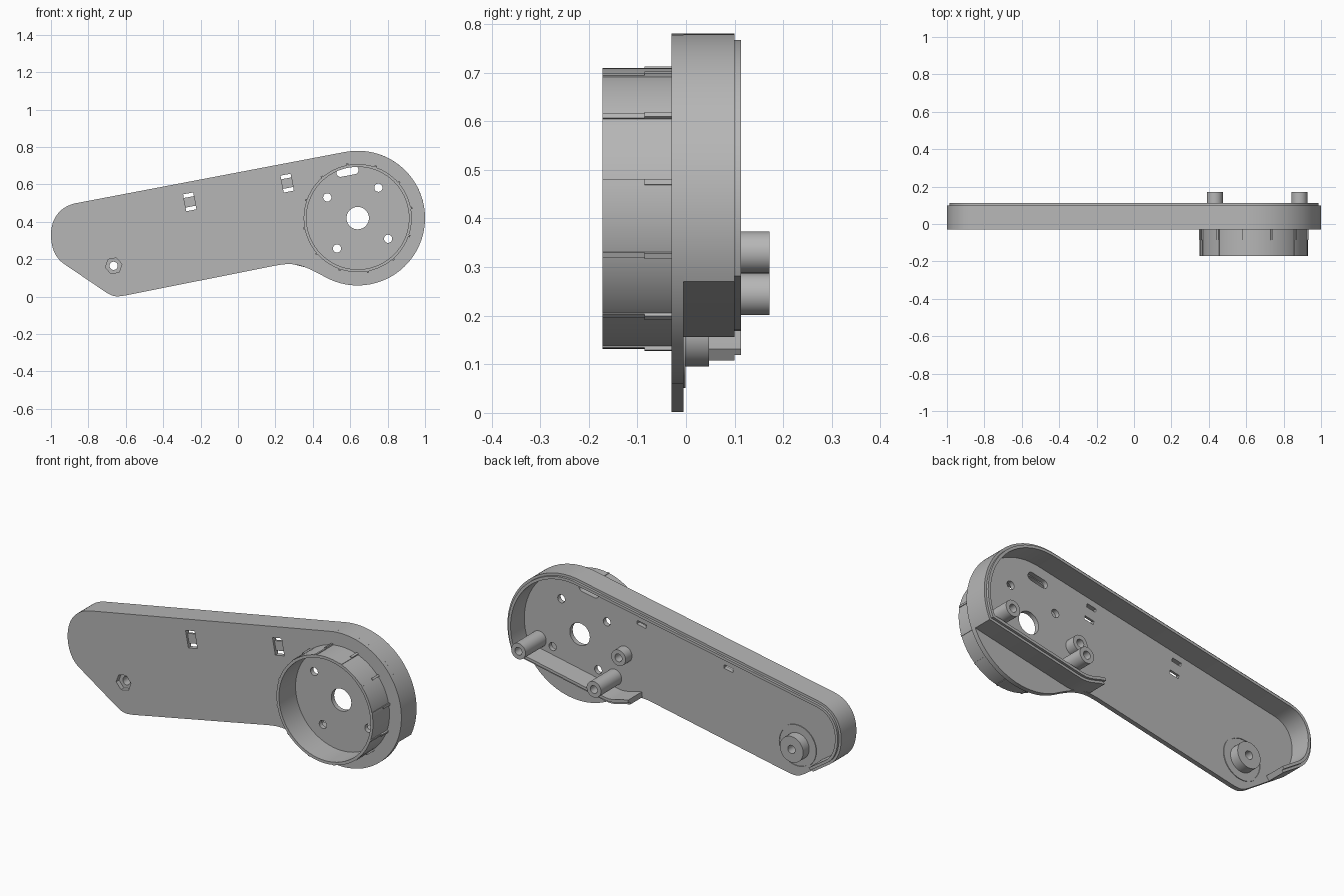
import bpy, bmesh, math
from math import cos, sin, radians, pi
from mathutils import Vector
from mathutils.geometry import interpolate_bezier

if "Cube" in bpy.data.objects:
    bpy.data.objects.remove(bpy.data.objects["Cube"])

grey = bpy.data.materials.new("plain_grey")
grey.use_nodes = True
COLOUR = (0.47, 0.47, 0.47, 1)
grey.diffuse_color = COLOUR
grey.node_tree.nodes["Principled BSDF"].inputs["Base Color"].default_value = COLOUR

TILT = radians(10.8)      # slope of the arm
HUB = Vector((0.64, 0.42))
HUB_R = 0.36
parts = []


def prism(name, loops, y0, y1):
    """Extrude closed x-z loops (the first is the outside, the rest are holes) from y0 to y1."""
    curve = bpy.data.curves.new(name, 'CURVE')
    curve.dimensions = '2D'
    curve.fill_mode = 'BOTH'
    curve.extrude = (y1 - y0) / 2
    for loop in loops:
        spline = curve.splines.new('POLY')
        spline.points.add(len(loop) - 1)
        for point, p in zip(spline.points, loop):
            point.co = (p[0], p[1], 0, 1)
        spline.use_cyclic_u = True
    temp = bpy.data.objects.new(name + "_outline", curve)
    bpy.context.scene.collection.objects.link(temp)
    bpy.context.view_layer.update()
    mesh = bpy.data.meshes.new_from_object(
        temp.evaluated_get(bpy.context.evaluated_depsgraph_get()))
    bpy.data.objects.remove(temp)
    bm = bmesh.new()
    bm.from_mesh(mesh)
    bmesh.ops.remove_doubles(bm, verts=bm.verts, dist=1e-5)
    for v in bm.verts:
        x, z, d = v.co
        v.co = (x, (y0 + y1) / 2 - d, z)
    bmesh.ops.recalc_face_normals(bm, faces=bm.faces)
    bm.to_mesh(mesh)
    bm.free()
    mesh.name = name
    mesh.materials.clear()
    mesh.materials.append(grey)
    obj = bpy.data.objects.new(name, mesh)
    bpy.context.scene.collection.objects.link(obj)
    parts.append(obj)
    return obj


def arc(c, r, a0, a1, n):
    return [Vector((c[0] + r * cos(a0 + (a1 - a0) * i / n),
                    c[1] + r * sin(a0 + (a1 - a0) * i / n))) for i in range(n + 1)]


def circle(c, r, n=32, start=0):
    return arc(c, r, start, start + 2 * pi, n)[:-1]


def bezier(a, b, c, d, n=12):
    pts = [Vector((*p, 0)) for p in (a, b, c, d)]
    return [p.to_2d() for p in interpolate_bezier(*pts, n)]


def turned(c, dx, dz, angle=TILT):
    """Point at an offset from c, in axes turned by angle."""
    return Vector((c[0] + dx * cos(angle) - dz * sin(angle),
                   c[1] + dx * sin(angle) + dz * cos(angle)))


def rect(c, w, h, angle=TILT):
    return [turned(c, sx * w / 2, sz * h / 2, angle)
            for sx, sz in ((-1, -1), (1, -1), (1, 1), (-1, 1))]


def slot(c, length, width):
    r, half = width / 2, (length - width) / 2
    return (arc(turned(c, half, 0), r, TILT - pi / 2, TILT + pi / 2, 10)
            + arc(turned(c, -half, 0), r, TILT + pi / 2, TILT + 3 * pi / 2, 10))


def offset(path, d):
    """Open path moved d to its left, with mitred corners."""
    out = []
    for i, p in enumerate(path):
        a = (p - path[i - 1]).normalized() if i else None
        b = (path[i + 1] - p).normalized() if i < len(path) - 1 else None
        a, b = a or b, b or a
        na, nb = Vector((-a.y, a.x)), Vector((-b.y, b.x))
        out.append(p + (na + nb) * d / (1 + na.dot(nb)))
    return out


def strip(name, path, d0, d1, y0, y1):
    return prism(name, [offset(path, d0) + offset(path, d1)[::-1]], y0, y1)


# Outline of the arm
heel = (bezier((-0.87, 0.499), (-0.95, 0.482), (-1, 0.42), (-1, 0.33))
        + bezier((-1, 0.33), (-1, 0.26), (-0.975, 0.205), (-0.93, 0.175))[1:])
toe = bezier((-0.71, 0.026), (-0.67, 0), (-0.655, -0.003), (-0.60, 0.007))
neck = bezier((0.20, 0.166), (0.29, 0.184), (0.34, 0.176), (0.46, 0.108))
top_angle = pi / 2 + TILT
outline = arc(HUB, HUB_R, radians(-120), top_angle, 60) + heel + toe + neck[:-1]

# Back plate in two layers, so the clip windows keep a recessed bridge
boss_at = (-0.665, 0.165)
clips = [(-0.258, 0.507), (0.263, 0.607)]
holes = [circle(HUB, 0.06, 40), slot((0.585, 0.67), 0.12, 0.045),
         circle(boss_at, 0.045, 6, TILT)]
holes += [circle(turned(HUB, sx * 0.139, sz * 0.139), 0.022, 20)
          for sx in (-1, 1) for sz in (-1, 1)]
windows = [rect(c, 0.055, 0.092) for c in clips]
slits = [rect(turned(c, 0, s * 0.036), 0.055, 0.02) for c in clips for s in (-1, 1)]
prism("plate_front_layer", [outline] + holes + windows, -0.03, -0.018)
prism("plate_back_layer", [outline] + holes + slits, -0.018, -0.005)

# Side wall with a thin raised lip on its inner half
wall_path = (bezier((0.265, 0.179), (0.31, 0.176), (0.35, 0.148), (0.41, 0.158), 8)
             + arc(HUB, HUB_R, radians(-24.6), top_angle, 44)
             + heel + [Vector((-0.83, 0.108))])
strip("side_wall", wall_path, 0, 0.028, -0.005, 0.10)
strip("wall_lip", wall_path, 0.013, 0.028, 0.10, 0.113)

# Hub ring on the front, with stepped ribs
prism("hub_ring", [circle(HUB, 0.289, 72), circle(HUB, 0.274, 72)], -0.172, -0.03)
for i in range(12):
    a = TILT + i * pi / 6
    for label, reach, y0, y1 in (("thin", 0.292, -0.172, -0.085),
                                 ("thick", 0.297, -0.085, -0.03)):
        mid = (reach + 0.28) / 2
        prism(f"ring_rib_{label}_{i + 1}",
              [rect(turned(HUB, mid, 0, a), reach - 0.28, 0.012, a)], y0, y1)

# Screw posts behind the hub
for name, c, y1 in (("inner_post", (0.432, 0.244), 0.172),
                    ("outer_post", (0.884, 0.33), 0.172),
                    ("short_post", (0.37, 0.385), 0.05)):
    prism(name, [circle(c, 0.043), circle(c, 0.021, 20)], -0.005, y1)

# Pivot boss and the low ring around it
prism("pivot_boss", [circle(boss_at, 0.07, 40), circle(boss_at, 0.022, 20)], -0.005, 0.047)
prism("pivot_ring", [circle(boss_at, 0.114, 48), circle(boss_at, 0.107, 48)], -0.005, -0.001)

# Smooth the round sides, keep the edges sharp
bpy.ops.object.select_all(action='DESELECT')
for obj in parts:
    obj.select_set(True)
bpy.context.view_layer.objects.active = parts[0]
bpy.ops.object.shade_smooth_by_angle(angle=radians(30))
